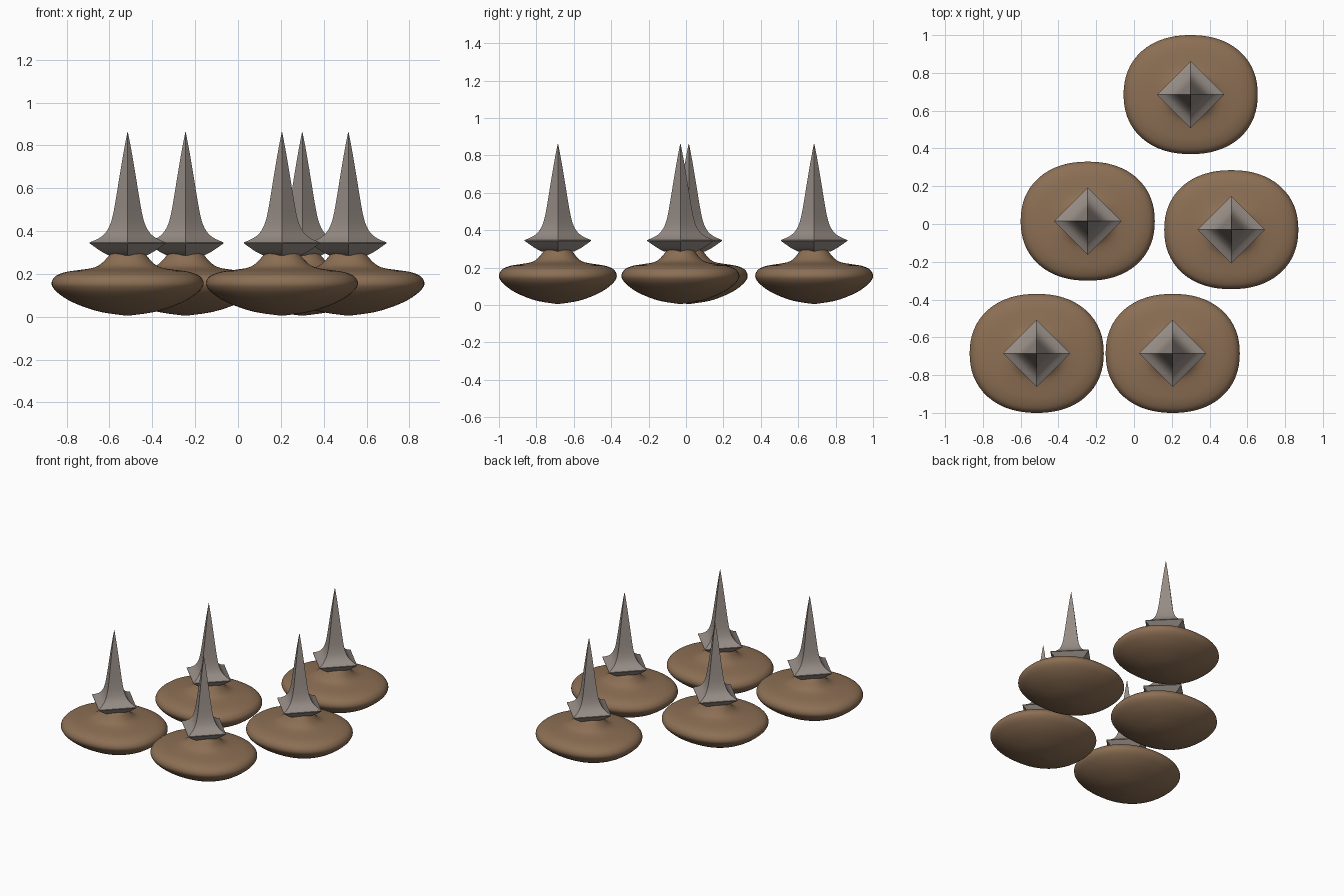
import bpy
import math

if "Cube" in bpy.data.objects:
    bpy.data.objects.remove(bpy.data.objects["Cube"])


def material(name, rgb):
    m = bpy.data.materials.new(name)
    m.diffuse_color = (*rgb, 1.0)
    m.use_nodes = True
    m.node_tree.nodes["Principled BSDF"].inputs["Base Color"].default_value = m.diffuse_color
    return m


brown = material("warm brown", (0.262, 0.158, 0.088))
grey = material("warm grey", (0.305, 0.262, 0.235))


def refine(profile, steps):
    """Catmull-Rom smoothing of a (radius, height) profile."""
    out = []
    n = len(profile)
    for i in range(n - 1):
        p0, p1, p2, p3 = (profile[max(0, min(n - 1, i + k))] for k in (-1, 0, 1, 2))
        for s in range(steps):
            t = s / steps
            out.append(tuple(
                0.5 * (2 * b + (c - a) * t + (2 * a - 5 * b + 4 * c - d) * t * t
                       + (3 * b - a - 3 * c + d) * t ** 3)
                for a, b, c, d in zip(p0, p1, p2, p3)))
    return out + [profile[-1]]


def loft(name, profile, outline, mat, angle):
    """Sweep a closed unit outline through a profile and cap both ends."""
    n = len(outline)
    verts = [(r * x, r * y, z) for r, z in profile for x, y in outline]
    faces = [(k * n + i, k * n + (i + 1) % n, (k + 1) * n + (i + 1) % n, (k + 1) * n + i)
             for k in range(len(profile) - 1) for i in range(n)]
    faces.append(tuple(reversed(range(n))))
    faces.append(tuple(range(len(verts) - n, len(verts))))
    mesh = bpy.data.meshes.new(name)
    mesh.from_pydata(verts, [], faces)
    mesh.materials.append(mat)
    obj = bpy.data.objects.new(name, mesh)
    bpy.context.collection.objects.link(obj)
    bpy.ops.object.select_all(action='DESELECT')
    obj.select_set(True)
    bpy.context.view_layer.objects.active = obj
    bpy.ops.object.shade_smooth_by_angle(angle=math.radians(angle))
    return obj


def squircle(rx, ry, power, n):
    pts = []
    for i in range(n):
        c, s = math.cos(math.tau * i / n), math.sin(math.tau * i / n)
        k = (abs(c) ** power + abs(s) ** power) ** (-1 / power)
        pts.append((rx * c * k, ry * s * k))
    return pts


# Rounded base: shallow bowl, soft rim, raised neck
base_profile = refine([
    (0.01, 0.005), (0.35, 0.022), (0.62, 0.052), (0.80, 0.082), (0.93, 0.115),
    (0.985, 0.138), (1.0, 0.155), (0.985, 0.174), (0.93, 0.194), (0.80, 0.210),
    (0.62, 0.219), (0.46, 0.228), (0.37, 0.242), (0.30, 0.264), (0.25, 0.284),
    (0.19, 0.297), (0.02, 0.30)], 3)

# Four-sided spike: flared skirt below a sharp rim, concave taper above
skirt = refine([(0.085, 0.285), (0.125, 0.306), (0.178, 0.343)], 3)
taper = refine([
    (0.178, 0.347), (0.135, 0.366), (0.105, 0.390), (0.084, 0.425), (0.070, 0.470),
    (0.056, 0.545), (0.034, 0.680), (0.016, 0.785), (0.001, 0.862)], 3)

base_outline = squircle(0.355, 0.315, 2.2, 64)
diamond = [(1, 0), (0, 1), (-1, 0), (0, -1)]

positions = [(0.30, 0.685), (-0.245, 0.015), (0.515, -0.03), (-0.515, -0.685), (0.205, -0.685)]
for i, (x, y) in enumerate(positions, 1):
    base = loft(f"base_{i}", base_profile, base_outline, brown, 60)
    spike = loft(f"spike_{i}", skirt + taper, diamond, grey, 35)
    for part in (base, spike):
        part.location = (x, y, 0)
